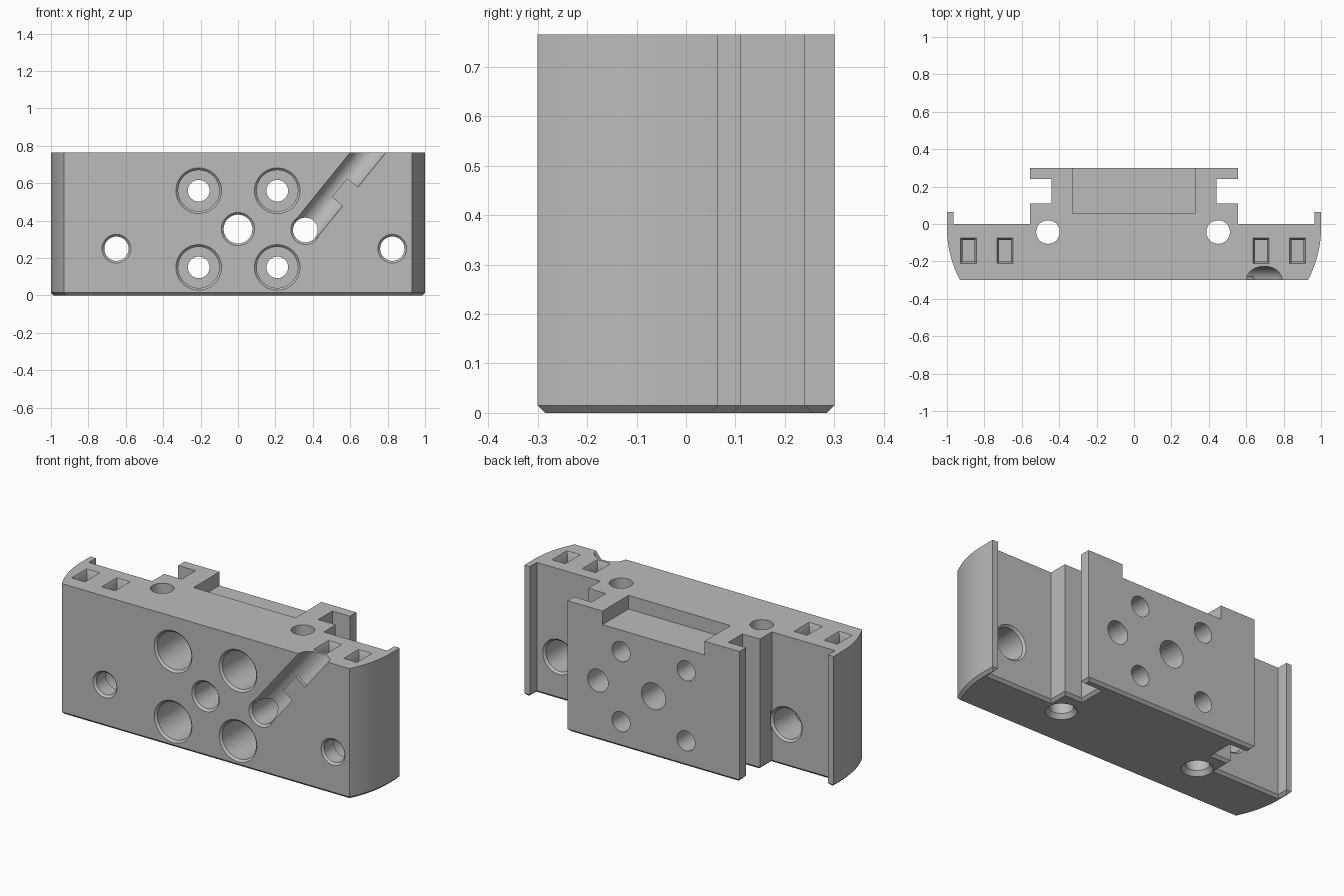
import bpy, bmesh, math
from mathutils import Matrix, Vector

cube = bpy.data.objects.get("Cube")
if cube:
    bpy.data.objects.remove(cube, do_unlink=True)

TOP, FRONT, BACK, CHAMFER = 0.765, -0.3, 0.3, 0.015

grey = bpy.data.materials.new("plain_grey")
grey.use_nodes = True
grey.diffuse_color = (0.5, 0.5, 0.5, 1)
grey.node_tree.nodes["Principled BSDF"].inputs["Base Color"].default_value = grey.diffuse_color


def make(name, bm):
    bmesh.ops.recalc_face_normals(bm, faces=bm.faces)
    mesh = bpy.data.meshes.new(name)
    bm.to_mesh(mesh)
    bm.free()
    obj = bpy.data.objects.new(name, mesh)
    bpy.context.collection.objects.link(obj)
    mesh.materials.append(grey)
    return obj


def box(name, x, y, z):
    bm = bmesh.new()
    bmesh.ops.create_cube(bm, size=1)
    for v in bm.verts:
        v.co = [r[0] if c < 0 else r[1] for c, r in zip(v.co, (x, y, z))]
    return make(name, bm)


def bore(name, profile, start, axis, segments=40):
    """Solid of revolution from (distance, radius) rings along an axis."""
    bm = bmesh.new()
    rings = [[bm.verts.new((r * math.cos(math.tau * i / segments),
                            r * math.sin(math.tau * i / segments), d))
              for i in range(segments)] for d, r in profile]
    for a, b in zip(rings, rings[1:]):
        for i in range(segments):
            j = (i + 1) % segments
            bm.faces.new((a[i], a[j], b[j], b[i]))
    bm.faces.new(rings[0])
    bm.faces.new(rings[-1])
    turn = Vector(axis).to_track_quat('Z', 'Y').to_matrix().to_4x4()
    bm.transform(Matrix.Translation(start) @ turn)
    return make(name, bm)


def cut(target, cutter):
    mod = target.modifiers.new("cut", 'BOOLEAN')
    mod.operation, mod.solver, mod.object = 'DIFFERENCE', 'EXACT', cutter
    with bpy.context.temp_override(object=target, active_object=target):
        bpy.ops.object.modifier_apply(modifier=mod.name)
    bpy.data.objects.remove(cutter, do_unlink=True)


# Body outline: curved sides, thin rear lips and a T-shaped rear rail
radius, arc_y = 0.595, -0.02
sweep = math.asin((arc_y - FRONT) / radius)
half = [(1 - radius + radius * math.cos(sweep * (1 - i / 14)),
         arc_y - radius * math.sin(sweep * (1 - i / 14))) for i in range(15)]
half += [(1, 0.065), (0.965, 0.065), (0.965, 0), (0.555, 0), (0.555, 0.11),
         (0.442, 0.11), (0.442, 0.24), (0.555, 0.24), (0.555, BACK)]
outline = half + [(-x, y) for x, y in reversed(half)]

bm = bmesh.new()
base = bm.faces.new([bm.verts.new((x, y, CHAMFER)) for x, y in outline])
up = bmesh.ops.extrude_face_region(bm, geom=[base], use_keep_orig=True)
for v in up["geom"]:
    if isinstance(v, bmesh.types.BMVert):
        v.co.z = TOP
bmesh.ops.recalc_face_normals(bm, faces=bm.faces)
# Chamfered lower rim
bottom = min(bm.faces, key=lambda f: f.calc_center_median().z)
bmesh.ops.inset_region(bm, faces=[bottom], thickness=CHAMFER, use_even_offset=True)
for v in bottom.verts:
    v.co.z = 0
body = make("mounting_block", bm)

# Open pocket in the top of the rail
cut(body, box("pocket_cutter", (-0.33, 0.33), (0.06, 0.4), (TOP - 0.08, 1)))

# Small tapered sockets along the top
for x in (-0.885, -0.69, 0.68, 0.875):
    cut(body, box("socket_cutter", (x - 0.032, x + 0.032), (-0.2, -0.085), (TOP - 0.1, 1)))
    bm = bmesh.new()
    bmesh.ops.create_cube(bm, size=1)
    for v in bm.verts:
        grow = 0.012 if v.co.z > 0 else 0
        v.co = (x + math.copysign(0.032 + grow, v.co.x),
                -0.1425 + math.copysign(0.0575 + grow, v.co.y),
                TOP + (0.002 if grow else -0.025))
    cut(body, make("socket_mouth_cutter", bm))

# Vertical through holes, flared at the bottom
for x in (-0.46, 0.45):
    cut(body, bore("vertical_hole_cutter",
                   [(0, 0.09), (0.035, 0.063), (1, 0.063)], (x, -0.043, -0.01), (0, 0, 1)))

# Counterbored screw holes
for x in (-0.21, 0.21):
    for z in (0.15, 0.56):
        cut(body, bore("screw_hole_cutter",
                       [(-0.01, 0.132), (0.012, 0.11), (0.32, 0.11), (0.32, 0.058), (0.8, 0.058)],
                       (x, FRONT, z), (0, 1, 0)))

# Central hole and cable hole
for x, z, r in ((0, 0.355, 0.077), (0.36, 0.35, 0.066)):
    cut(body, bore("center_hole_cutter",
                   [(-0.01, r + 0.022), (0.012, r), (0.8, r)], (x, FRONT, z), (0, 1, 0)))

# Side holes, wide at the back
for x in (-0.65, 0.825):
    cut(body, bore("side_hole_cutter",
                   [(-0.01, 0.087), (0.012, 0.065), (0.1, 0.065), (0.1, 0.09),
                    (0.288, 0.09), (0.31, 0.112)], (x, FRONT, 0.25), (0, 1, 0)))

# Diagonal cable channel, half covered by a retaining tab
along = Vector((0.63, 0, 0.777)).normalized()
across = Vector((along.z, 0, -along.x))
start = Vector((0.36, FRONT, 0.35))
channel = bore("channel_cutter", [(0, 0.074), (0.8, 0.074)], start, along)
tab = box("tab_cutter", (0, 0.2), (-0.2, 0.02), (0.226, 0.356))
frame = Matrix((across, (0, 1, 0), along)).transposed().to_4x4()
tab.data.transform(Matrix.Translation(start) @ frame)
cut(channel, tab)
cut(body, channel)

# Smooth round walls, sharp machined edges
bpy.ops.object.select_all(action='DESELECT')
body.select_set(True)
bpy.context.view_layer.objects.active = body
bpy.ops.object.shade_smooth_by_angle(angle=math.radians(30))
